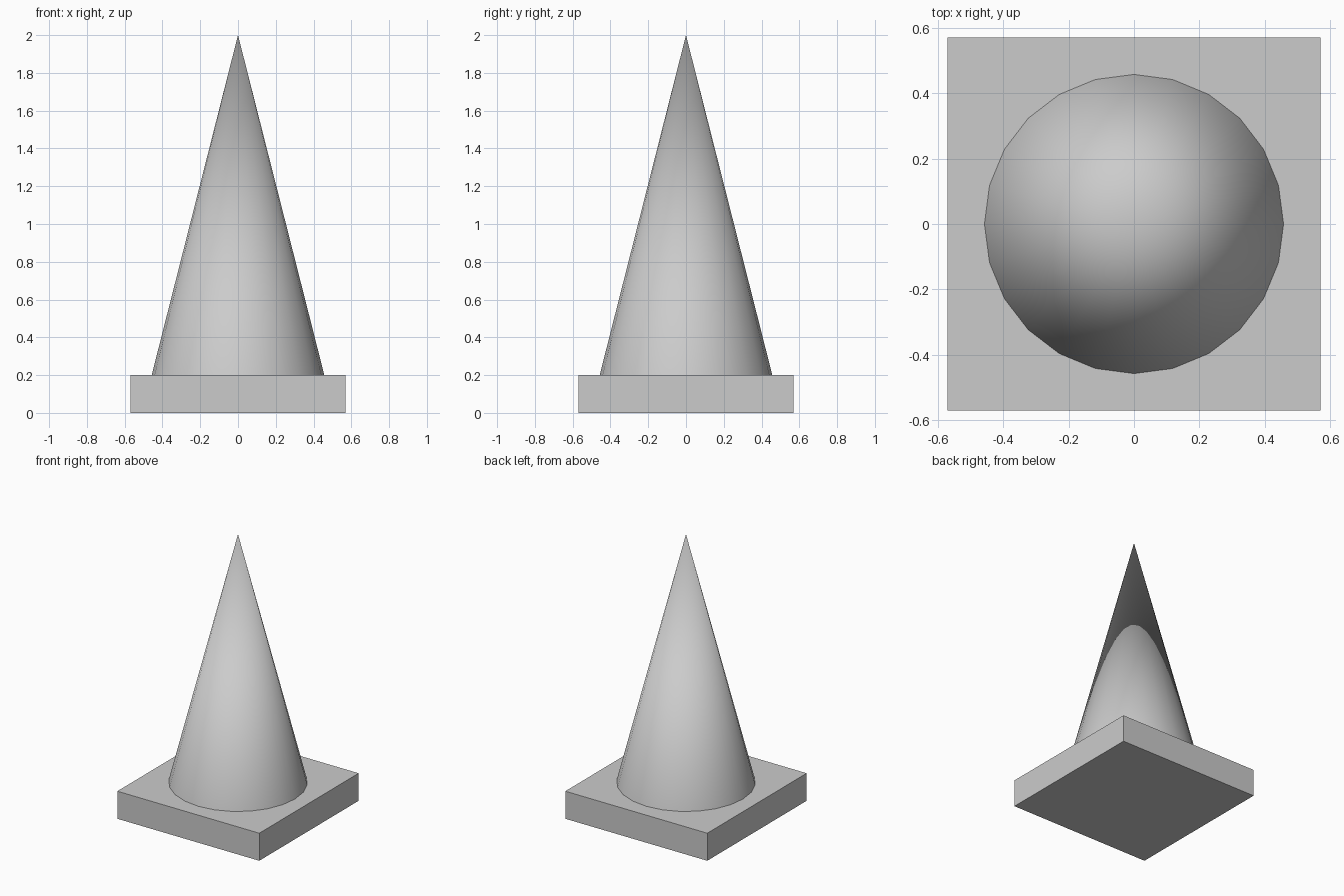
import bpy

if "Cube" in bpy.data.objects:
    bpy.data.objects.remove(bpy.data.objects["Cube"])

BASE_HALF, BASE_H = 0.57, 0.2
CONE_R, TOP = 0.457, 2.0

# square base slab
bpy.ops.mesh.primitive_cube_add(size=1, location=(0, 0, BASE_H / 2))
base = bpy.context.object
base.name = "base_slab"
base.scale = (2 * BASE_HALF, 2 * BASE_HALF, BASE_H)
bpy.ops.object.transform_apply(location=False, rotation=False, scale=True)

# 24-sided pointed cone standing on the slab
bpy.ops.mesh.primitive_cone_add(vertices=24, radius1=CONE_R, radius2=0,
                                depth=TOP - BASE_H,
                                location=(0, 0, (TOP + BASE_H) / 2))
cone = bpy.context.object
cone.name = "cone_body"
bpy.ops.object.shade_smooth_by_angle()
